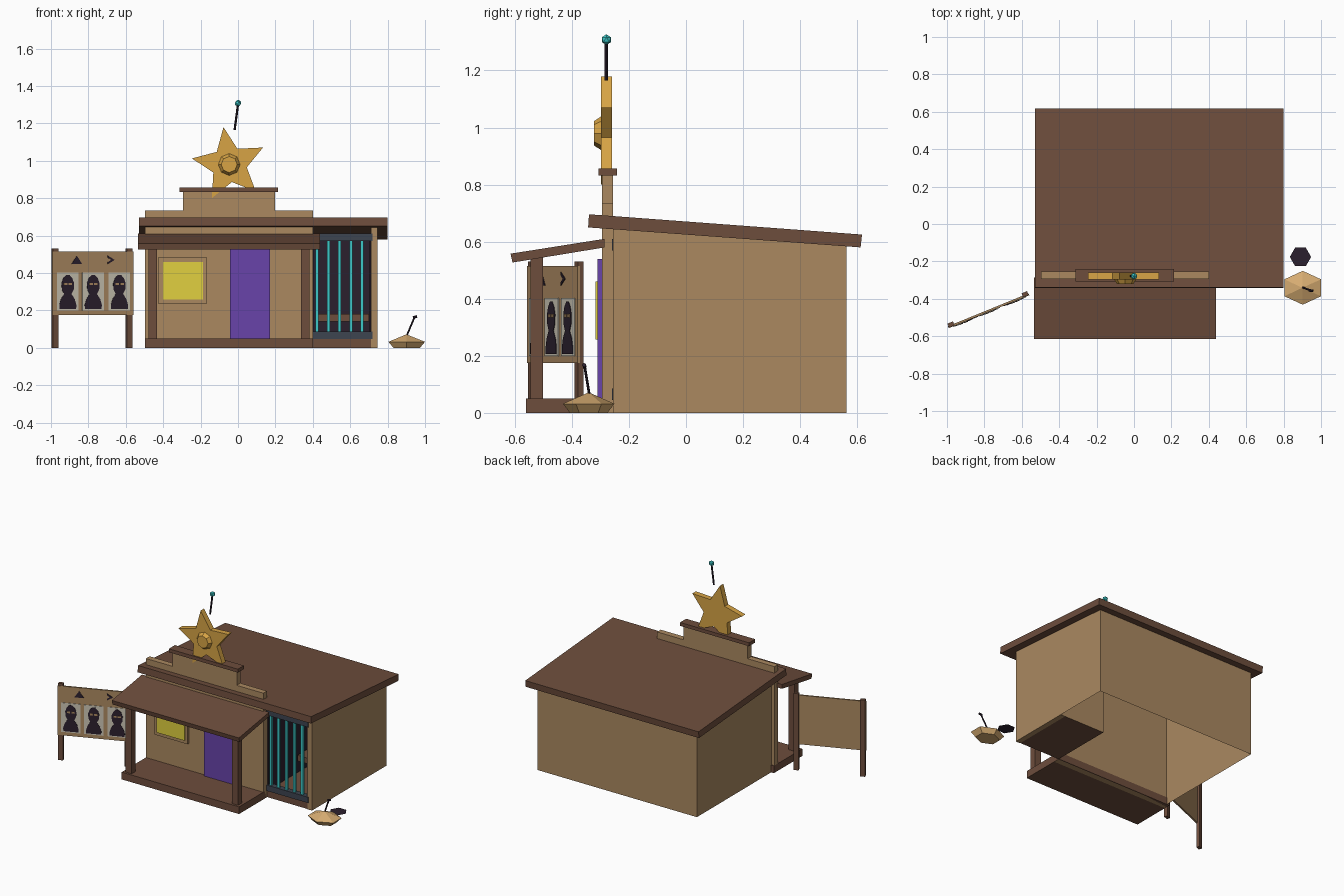
import bpy, bmesh, math
from mathutils import Matrix, Vector

if "Cube" in bpy.data.objects:
    bpy.data.objects.remove(bpy.data.objects["Cube"], do_unlink=True)


def material(name, r, g, b):
    m = bpy.data.materials.new(name)
    m.use_nodes = True
    m.diffuse_color = (r, g, b, 1)
    m.node_tree.nodes["Principled BSDF"].inputs["Base Color"].default_value = (r, g, b, 1)
    return m


TAN = material("tan plaster", .405, .248, .118)
BROWN = material("brown wood", .155, .075, .046)
GOLD = material("gold", .68, .37, .06)
PURPLE = material("purple door", .14, .056, .40)
YELLOW = material("yellow glass", .75, .63, .05)
CYAN = material("cyan glow", .045, .58, .58)
DARK = material("near black", .024, .014, .026)
SLATE = material("slate metal", .048, .058, .08)
PAPER = material("grey paper", .60, .56, .46)
ROCK = material("sandy rock", .67, .41, .165)


def finish(name, bm, mat, matrix=None):
    bmesh.ops.recalc_face_normals(bm, faces=bm.faces)
    mesh = bpy.data.meshes.new(name)
    bm.to_mesh(mesh)
    bm.free()
    mesh.materials.append(mat)
    ob = bpy.data.objects.new(name, mesh)
    bpy.context.scene.collection.objects.link(ob)
    if matrix:
        ob.matrix_world = matrix
    return ob


def prism(name, pts, axis, lo, hi, mat, matrix=None):
    """Extrude a (y, z) outline along x, or an (x, z) outline along y."""
    bm = bmesh.new()
    place = (lambda a, b, t: (t, a, b)) if axis == "x" else (lambda a, b, t: (a, t, b))
    face = bm.faces.new([bm.verts.new(place(a, b, lo)) for a, b in pts])
    new = bmesh.ops.extrude_face_region(bm, geom=[face])["geom"]
    move = Vector(place(0, 0, hi - lo))
    bmesh.ops.translate(bm, vec=move, verts=[v for v in new if isinstance(v, bmesh.types.BMVert)])
    return finish(name, bm, mat, matrix)


def box(name, x, y, z, mat, matrix=None):
    outline = [(x[0], z[0]), (x[1], z[0]), (x[1], z[1]), (x[0], z[1])]
    return prism(name, outline, "y", y[0], y[1], mat, matrix)


def rod(name, a, b, r1, mat, r2=None, sides=8):
    a, b = Vector(a), Vector(b)
    bm = bmesh.new()
    bmesh.ops.create_cone(bm, cap_ends=True, segments=sides, radius1=r1,
                          radius2=r1 if r2 is None else r2, depth=(b - a).length)
    turn = (b - a).to_track_quat("Z", "Y").to_matrix().to_4x4()
    bmesh.ops.transform(bm, matrix=Matrix.Translation((a + b) / 2) @ turn, verts=bm.verts)
    return finish(name, bm, mat)


def roof_under(y):
    return .652 - .0733 * (y + .34)


# Building: L-shaped hollow shell open at the ground, and the cell's outer wall
plan = [(-.477, -.254), (.4, -.254), (.4, .18), (.745, .18), (.745, .562), (-.477, .562)]
bm = bmesh.new()
low = [bm.verts.new((x, y, 0)) for x, y in plan]
high = [bm.verts.new((x, y, roof_under(y))) for x, y in plan]
for i in range(len(plan)):
    j = (i + 1) % len(plan)
    bm.faces.new((low[i], low[j], high[j], high[i]))
bm.faces.new(high)
finish("building_shell", bm, TAN)
wall = [(-.255, 0), (.18, 0), (.18, roof_under(.18)), (-.255, roof_under(-.255))]
prism("cell_outer_wall", wall, "x", .71, .745, TAN)

# Roofs
prism("main_roof", [(-.343, .65), (.612, .58), (.617, .625), (-.34, .696)], "x", -.528, .798, BROWN)
prism("porch_roof", [(-.608, .527), (-.285, .58), (-.285, .61), (-.615, .558)], "x", -.535, .438, BROWN)

# Stepped false front with cap
step = [(-.498, 0), (.4, 0), (.4, .735), (.197, .735), (.197, .835),
        (-.293, .835), (-.293, .735), (-.498, .735)]
prism("false_front", step, "y", -.295, -.255, TAN)
box("false_front_cap", (-.314, .214), (-.307, -.241), (.832, .856), BROWN)

# Porch
box("porch_floor", (-.498, .4), (-.56, -.25), (0, .05), BROWN)
for side, x in (("right", -.455), ("left", .359)):
    box(side + "_porch_post", (x - .023, x + .023), (-.545, -.501), (.05, .56), BROWN)

# Door and window
box("door", (-.043, .17), (-.31, -.29), (.05, .54), PURPLE)
box("window_frame", (-.424, -.169), (-.31, -.29), (.235, .485), TAN)
box("window_pane", (-.402, -.188), (-.318, -.309), (.258, .46), YELLOW)

# Cell: floor, dark lining, bench, rails and bars
box("cell_floor", (.4, .71), (-.252, .18), (0, .048), BROWN)
box("cell_back_lining", (.4, .71), (.174, .179), (.048, .61), DARK)
box("cell_hall_lining", (.401, .406), (-.25, .18), (.048, .61), DARK)
box("cell_outer_lining", (.704, .709), (-.25, .18), (.048, .61), DARK)
box("cell_bench", (.42, .70), (.05, .175), (.14, .18), BROWN)
for level, z in (("bottom", .066), ("top", .59)):
    box(level + "_cell_rail", (.397, .718), (-.259, -.22), (z - .02, z + .02), SLATE)
for i in range(5):
    x = .423 + i * .06
    box("cell_bar", (x - .008, x + .008), (-.25, -.234), (.07, .59), CYAN)

# Star with hub
cx, cz = -.047, .98
star = []
for i in range(10):
    a = math.radians(98.7 + 36 * i)
    r = .095 if i % 2 else .202
    star.append((cx + r * math.cos(a), cz + r * math.sin(a)))
prism("star", star, "y", -.298, -.26, GOLD)
rod("star_hub", (cx, -.296, cz), (cx, -.322, cz), .06, GOLD, .043)

# Antenna
rod("antenna", (-.018, -.279, 1.165), (.001, -.279, 1.31), .006, DARK)
bm = bmesh.new()
bmesh.ops.create_icosphere(bm, subdivisions=1, radius=.019, matrix=Matrix.Translation((0, -.279, 1.308)))
finish("antenna_tip", bm, CYAN)

# Notice board, built straight and then turned toward the porch
TURN = Matrix.Translation((-.781, -.455, 0)) @ Matrix.Rotation(math.radians(22.2), 4, "Z")
for side in (-1, 1):
    x = .214 * side
    box("notice_post", (x - .016, x + .016), (-.012, .01), (0, .53), BROWN, TURN)
box("notice_board", (-.233, .233), (-.015, -.004), (.175, .515), TAN, TURN)

# Plain ornaments above the posters
prism("triangle_ornament", [(-.125, .447), (-.063, .447), (-.094, .492)], "y", -.018, -.014, DARK, TURN)
chevron = [(.085, .447), (.124, .47), (.085, .493), (.085, .482), (.104, .47), (.085, .458)]
prism("chevron_ornament", chevron, "y", -.018, -.014, DARK, TURN)

# Posters with hooded figures
half = [(.048, .207), (.049, .23), (.04, .26), (.021, .288), (.034, .312),
        (.036, .345), (.026, .372), (.009, .39)]
for px in (-.147, 0, .151):
    box("poster", (px - .062, px + .062), (-.018, -.014), (.2, .402), PAPER, TURN)
    figure = [(px + a, b) for a, b in half] + [(px - a, b) for a, b in reversed(half)]
    prism("poster_figure", figure, "y", -.02, -.017, DARK, TURN)
    for s in (-1, 1):
        ex = px + s * .014
        box("poster_eye", (ex - .01, ex + .01), (-.022, -.019), (.335, .347), TAN, TURN)

# Rock: faceted lump with a wide waist, pointed top and narrower foot
bm = bmesh.new()
rings = []
for z, r in ((0, .082), (.032, .113)):
    angles = [math.radians(30 + 60 * k) for k in range(6)]
    rings.append([bm.verts.new((.902 + r * math.cos(a), -.341 + .8 * r * math.sin(a), z)) for a in angles])
top = bm.verts.new((.9, -.341, .072))
foot, waist = rings
for i in range(6):
    j = (i + 1) % 6
    bm.faces.new((foot[i], foot[j], waist[i]))
    bm.faces.new((foot[j], waist[j], waist[i]))
    bm.faces.new((waist[i], waist[j], top))
bm.faces.new(foot)
finish("rock", bm, ROCK)

# Lever in the rock, and a flat hatch on the ground
rod("lever", (.90, -.338, .06), (.943, -.355, .162), .005, DARK)
rod("lever_knob", (.936, -.355, .162), (.957, -.357, .168), .007, DARK)
bm = bmesh.new()
bmesh.ops.create_circle(bm, cap_ends=True, segments=6, radius=.057,
                        matrix=Matrix.Translation((.89, -.176, .002)) @ Matrix.Rotation(math.radians(30), 4, "Z"))
finish("ground_hatch", bm, DARK)
